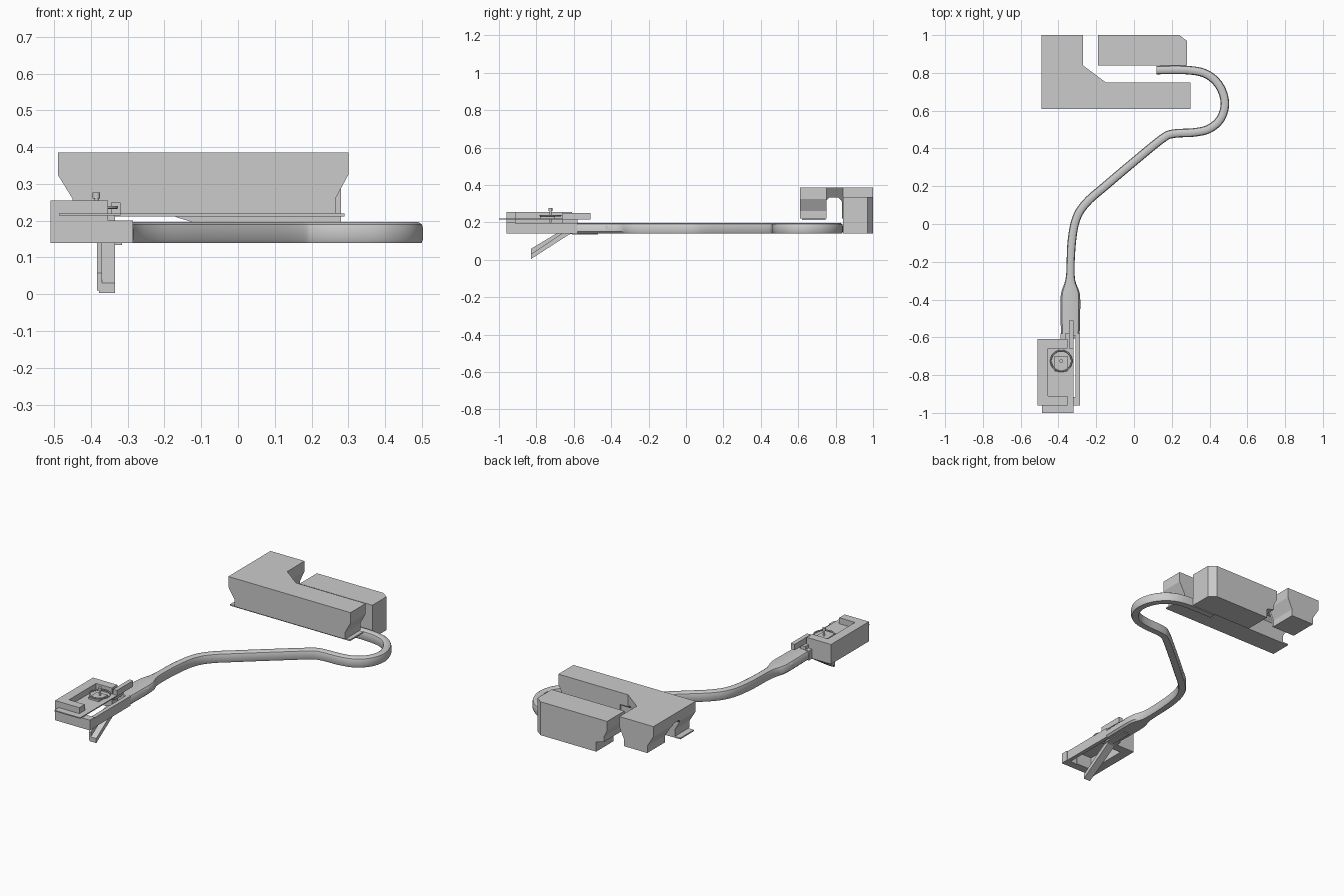
import bpy, bmesh, math
from mathutils import Vector

if "Cube" in bpy.data.objects:
    bpy.data.objects.remove(bpy.data.objects["Cube"])


def mesh_object(name, bm):
    bmesh.ops.recalc_face_normals(bm, faces=bm.faces)
    me = bpy.data.meshes.new(name)
    bm.to_mesh(me)
    bm.free()
    ob = bpy.data.objects.new(name, me)
    bpy.context.collection.objects.link(ob)
    return ob


def loft(name, rings):
    """Closed solid through rings of equal point count."""
    bm = bmesh.new()
    rows = [[bm.verts.new(p) for p in r] for r in rings]
    n = len(rows[0])
    for a, b in zip(rows, rows[1:]):
        for i in range(n):
            bm.faces.new((a[i], a[(i + 1) % n], b[(i + 1) % n], b[i]))
    bm.faces.new(rows[0])
    bm.faces.new(rows[-1])
    return mesh_object(name, bm)


def stack(name, layers):
    """Loft of (outline, z) layers."""
    return loft(name, [[(x, y, z) for x, y in pts] for pts, z in layers])


def extrude_x(name, profile, x0, x1):
    return loft(name, [[(x, y, z) for y, z in profile] for x in (x0, x1)])


def box(name, x0, x1, y0, y1, z0, z1):
    return stack(name, [([(x0, y0), (x1, y0), (x1, y1), (x0, y1)], z) for z in (z0, z1)])


def smooth(ob, angle=35):
    bpy.ops.object.select_all(action='DESELECT')
    ob.select_set(True)
    bpy.context.view_layer.objects.active = ob
    bpy.ops.object.shade_smooth_by_angle(angle=math.radians(angle))


# Upper L-shaped housing, undercut at its ends
top = [(-.49, .61), (.30, .61), (.30, .75), (-.15, .75), (-.27, .84), (-.27, 1), (-.49, 1)]
low = [(-.45, .61), (.265, .61), (.265, .75), (-.18, .75), (-.30, .84), (-.30, 1), (-.45, 1)]
housing = stack("upper_housing", [(low, .22), (low, .26), (top, .325), (top, .385)])

# Tunnel through the leg of the housing
tunnel = extrude_x("tunnel_cutter", [(.745, .1), (.835, .1), (.835, .31), (.815, .332),
                                     (.765, .332), (.745, .31)], -.7, -.1)
tunnel.hide_render = True
tunnel.hide_set(True)
cut = housing.modifiers.new("tunnel", 'BOOLEAN')
cut.operation = 'DIFFERENCE'
cut.object = tunnel
cut.solver = 'EXACT'

box("housing_base_plate", -.485, .29, .62, .745, .212, .22)


# Rear block with a clipped corner and undercut left end
def block_outline(left):
    return [(left, .84), (.28, .84), (.28, .97), (.24, 1), (left, 1)]


stack("rear_block", [(block_outline(-.12), .14), (block_outline(-.12), .195),
                     (block_outline(-.17), .21), (block_outline(-.17), .24),
                     (block_outline(-.19), .28), (block_outline(-.19), .335)])

# Curved arm: x, y, width along the centre line
path = [(.12, .815, .045), (.28, .815, .045), (.38, .795, .045), (.45, .735, .045),
        (.481, .645, .045), (.46, .56, .045), (.40, .505, .045), (.32, .485, .045),
        (.21, .478, .045), (.15, .452, .045), (0, .33, .045), (-.15, .203, .045),
        (-.25, .115, .045), (-.305, .03, .045), (-.33, -.1, .045), (-.337, -.28, .047),
        (-.337, -.37, .1), (-.337, -.48, .104), (-.337, -.59, .098)]
P = [Vector(p) for p in path]
samples = []
for i in range(len(P) - 1):
    a, b, c, d = P[max(i - 1, 0)], P[i], P[i + 1], P[min(i + 2, len(P) - 1)]
    for k in range(6):
        t = k / 6
        samples.append(.5 * (2 * b + (c - a) * t + (2 * a - 5 * b + 4 * c - d) * t * t
                             + (3 * b - a - 3 * c + d) * t ** 3))
samples.append(P[-1])
section = [(-.4, .14), (.4, .14), (.5, .15), (.5, .178), (.42, .19), (.22, .196),
           (-.22, .196), (-.42, .19), (-.5, .178), (-.5, .15)]
rings = []
for i, s in enumerate(samples):
    t = samples[min(i + 1, len(samples) - 1)] - samples[max(i - 1, 0)]
    n = Vector((-t.y, t.x)).normalized()
    rings.append([(s.x + n.x * u * s.z, s.y + n.y * u * s.z, z) for u, z in section])
smooth(loft("curved_arm", rings))

# Channel continuing the arm into the front frame
box("channel_right_rail", -.31, -.287, -.92, -.58, .14, .196)
box("channel_left_rail", -.388, -.365, -.66, -.58, .14, .196)

# Front frame: three walls, open towards the rail
box("frame_left_wall", -.51, -.455, -.96, -.61, .14, .255)
box("frame_front_wall", -.51, -.353, -.96, -.91, .14, .255)
box("frame_back_wall", -.51, -.353, -.66, -.61, .14, .255)
box("frame_front_sill", -.353, -.285, -.96, -.915, .14, .2)
box("slide_plate", -.487, -.32, -1, -.62, .214, .22)

# Catch on the slide plate
box("catch_block", -.42, -.353, -.78, -.70, .22, .23)
box("catch_tab", -.345, -.32, -.66, -.51, .216, .25)
box("catch_foot", -.365, -.335, -.66, -.58, .19, .216)

# Coil and pin
bpy.ops.mesh.primitive_torus_add(major_radius=.055, minor_radius=.004, major_segments=40,
                                 minor_segments=8, location=(-.385, -.725, .236))
coil = bpy.context.object
coil.name = "coil"
smooth(coil, 60)
for name, r, z0, z1 in (("pin_shaft", .006, .2, .262), ("pin_head", .01, .26, .276)):
    bpy.ops.mesh.primitive_cylinder_add(vertices=16, radius=r, depth=z1 - z0,
                                        location=(-.385, -.725, (z0 + z1) / 2))
    bpy.context.object.name = name
    smooth(bpy.context.object)

# Fold-out lever below: web with a flange at the left side
extrude_x("lever_web", [(-.83, .003), (-.83, .03), (-.66, .142), (-.60, .152),
                        (-.60, .14), (-.625, .135)], -.378, -.335)
extrude_x("lever_flange", [(-.83, .01), (-.83, .058), (-.69, .142), (-.62, .15),
                           (-.62, .138)], -.383, -.37)
box("lever_leaf", -.36, -.315, -.61, -.47, .134, .142)
